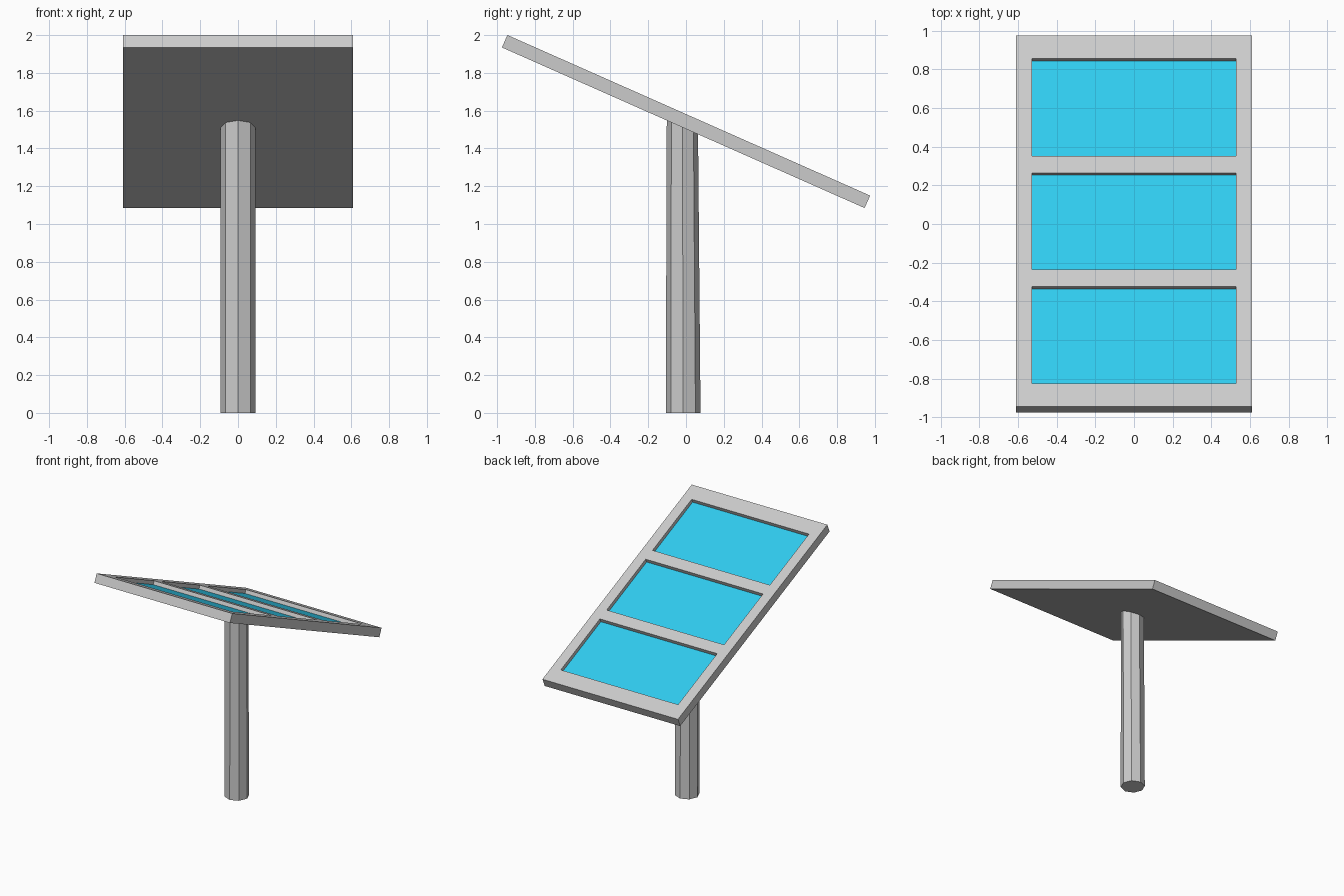
import bpy, bmesh, math
from mathutils import Matrix, Vector

if "Cube" in bpy.data.objects:
    bpy.data.objects.remove(bpy.data.objects["Cube"])

TILT = math.atan2(0.85, 1.92)
WIDTH, LENGTH, THICK = 1.22, 2.10, 0.072
RECESS, CELL_T = 0.03, 0.006
PANEL = Matrix.Translation((0, 0, 1.5425)) @ Matrix.Rotation(-TILT, 4, 'X')


def add_object(name, bm, matrix=Matrix()):
    bmesh.ops.recalc_face_normals(bm, faces=bm.faces[:])
    mesh = bpy.data.meshes.new(name)
    bm.to_mesh(mesh)
    bm.free()
    ob = bpy.data.objects.new(name, mesh)
    ob.matrix_world = matrix
    bpy.context.collection.objects.link(ob)
    return ob


# Panel frame: top grid with three pockets pushed in, then sides and back
xs = [-WIDTH / 2, -0.528, 0.528, WIDTH / 2]
ys = [-LENGTH / 2, -0.92, -0.37, -0.274, 0.274, 0.37, 0.92, LENGTH / 2]
bm = bmesh.new()
grid = [[bm.verts.new((x, y, THICK / 2)) for x in xs] for y in ys]
pockets = []
for j in range(len(ys) - 1):
    for i in range(len(xs) - 1):
        f = bm.faces.new((grid[j][i], grid[j][i + 1],
                          grid[j + 1][i + 1], grid[j + 1][i]))
        if i == 1 and j % 2 == 1:
            pockets.append(f)
rim = [e for e in bm.edges if e.is_boundary]
ext = bmesh.ops.extrude_edge_only(bm, edges=rim)["geom"]
for v in ext:
    if isinstance(v, bmesh.types.BMVert):
        v.co.z = -THICK / 2
low = [e for e in bm.edges if all(v.co.z < 0 for v in e.verts)]
bmesh.ops.contextual_create(bm, geom=low)
for f in pockets:
    r = bmesh.ops.extrude_face_region(bm, geom=[f])["geom"]
    for v in r:
        if isinstance(v, bmesh.types.BMVert):
            v.co.z -= RECESS + CELL_T
    if f.is_valid:
        bmesh.ops.delete(bm, geom=[f], context='FACES_ONLY')
add_object("panel_frame", bm, PANEL)

# Blue solar cells sitting in the pockets
blue = bpy.data.materials.new("cell_blue")
blue.diffuse_color = (0.03, 0.6, 0.86, 1)
blue.use_nodes = True
blue.node_tree.nodes["Principled BSDF"].inputs["Base Color"].default_value = blue.diffuse_color
for n in range(3):
    y0, y1 = ys[2 * n + 1], ys[2 * n + 2]
    bm = bmesh.new()
    bmesh.ops.create_cube(bm, size=1)
    bmesh.ops.scale(bm, vec=(xs[2] - xs[1], y1 - y0, CELL_T), verts=bm.verts)
    bmesh.ops.translate(bm, verts=bm.verts, vec=(
        0, (y0 + y1) / 2, THICK / 2 - RECESS - CELL_T / 2))
    add_object(f"solar_cell_{n + 1}", bm, PANEL).data.materials.append(blue)

# Octagonal post, slightly tapered, its top cut to the slope of the panel
bm = bmesh.new()
bmesh.ops.create_cone(bm, cap_ends=True, segments=8,
                      radius1=0.092, radius2=0.092, depth=1)
under = PANEL @ Vector((0, 0, -THICK / 2))
for v in bm.verts:
    if v.co.z > 0:
        v.co.y = v.co.y * 0.9 - 0.019
        v.co.z = under.z - (v.co.y - under.y) * math.tan(TILT) + 0.003
    else:
        v.co.y -= 0.015
        v.co.z = 0
add_object("post", bm)
